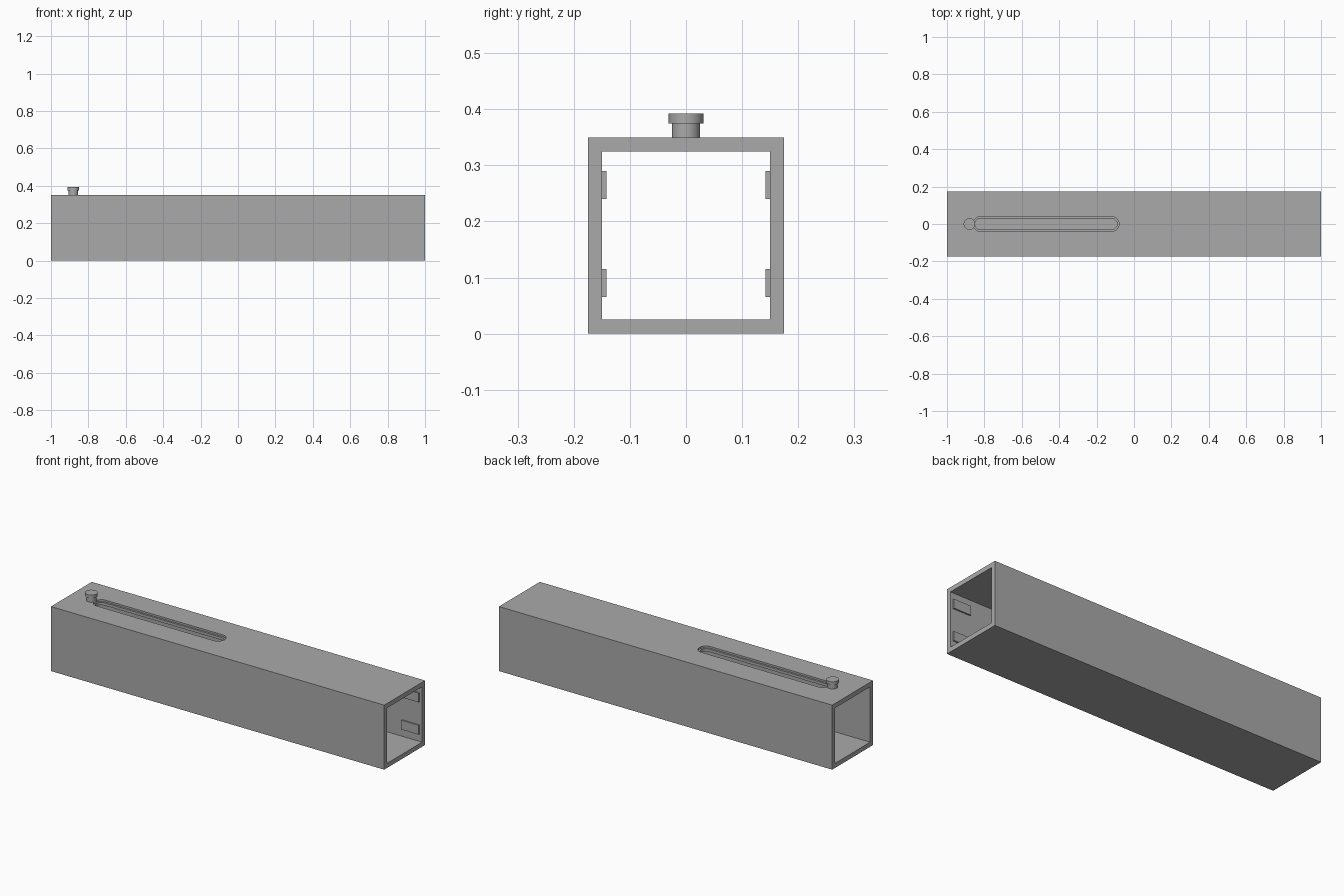
import bpy, bmesh, math

cube = bpy.data.objects.get("Cube")
if cube:
    bpy.data.objects.remove(cube, do_unlink=True)

grey = bpy.data.materials.new("plain grey")
grey.use_nodes = True
COLOUR = (0.4, 0.4, 0.4, 1)
grey.diffuse_color = COLOUR
grey.node_tree.nodes["Principled BSDF"].inputs["Base Color"].default_value = COLOUR

LENGTH, SIZE, WALL = 2.0, 0.35, 0.025


def finish(name, bm):
    bmesh.ops.recalc_face_normals(bm, faces=bm.faces)
    mesh = bpy.data.meshes.new(name)
    bm.to_mesh(mesh)
    bm.free()
    obj = bpy.data.objects.new(name, mesh)
    bpy.context.collection.objects.link(obj)
    mesh.materials.append(grey)
    return obj


def box(name, lo, hi):
    bm = bmesh.new()
    bmesh.ops.create_cube(bm, size=1)
    for v in bm.verts:
        v.co = [lo[i] + (v.co[i] + 0.5) * (hi[i] - lo[i]) for i in range(3)]
    return finish(name, bm)


def slot_prism(name, x0, x1, radius, z0, z1, steps=16):
    """Upright prism with a round-ended outline."""
    bm = bmesh.new()
    outline = []
    for cx, start in ((x1 - radius, -math.pi / 2), (x0 + radius, math.pi / 2)):
        for i in range(steps + 1):
            a = start + math.pi * i / steps
            outline.append(bm.verts.new((cx + radius * math.cos(a), radius * math.sin(a), z0)))
    face = bm.faces.new(outline)
    top = bmesh.ops.extrude_face_region(bm, geom=[face])["geom"]
    bmesh.ops.translate(bm, vec=(0, 0, z1 - z0),
                        verts=[g for g in top if isinstance(g, bmesh.types.BMVert)])
    return finish(name, bm)


def cut(target, cutter):
    mod = target.modifiers.new(cutter.name, "BOOLEAN")
    mod.operation = "DIFFERENCE"
    mod.solver = "EXACT"
    mod.object = cutter
    bpy.context.view_layer.objects.active = target
    bpy.ops.object.modifier_apply(modifier=mod.name)
    bpy.data.objects.remove(cutter, do_unlink=True)


# Square tube with a stepped slot through its top wall
half = SIZE / 2
tube = box("square_tube", (-LENGTH / 2, -half, 0), (LENGTH / 2, half, SIZE))
cut(tube, box("bore", (-1.1, WALL - half, WALL), (1.1, half - WALL, SIZE - WALL)))
cut(tube, slot_prism("slot_recess", -0.86, -0.08, 0.04, SIZE - 0.01, SIZE + 0.05))
cut(tube, slot_prism("slot_opening", -0.85, -0.09, 0.03, SIZE - 0.06, SIZE + 0.05))

# Thin pads on the inner side walls near the open end
for side, sign in (("left", 1), ("right", -1)):
    for level, z in (("lower", 0.065), ("upper", 0.24)):
        ys = sorted((sign * 0.142, sign * (half - WALL + 0.002)))
        box(f"{level}_{side}_pad", (0.88, ys[0], z), (0.985, ys[1], z + 0.05))

# Knob turned from a stem and a wider head
bm = bmesh.new()
profile = [(0, 0.34), (0.025, 0.34), (0.025, 0.375), (0.031, 0.375), (0.031, 0.392), (0, 0.392)]
verts = [bm.verts.new((r, 0, z)) for r, z in profile]
edges = [bm.edges.new(pair) for pair in zip(verts, verts[1:])]
bmesh.ops.spin(bm, geom=verts + edges, cent=(0, 0, 0), axis=(0, 0, 1),
               angle=2 * math.pi, steps=32)
bmesh.ops.remove_doubles(bm, verts=bm.verts, dist=0.0001)
knob = finish("slider_knob", bm)
knob.location.x = -0.88

# Smooth curved walls, keep hard edges
bpy.ops.object.select_all(action="DESELECT")
for obj in (tube, knob):
    obj.select_set(True)
bpy.context.view_layer.objects.active = tube
bpy.ops.object.shade_smooth_by_angle(angle=math.radians(30))
